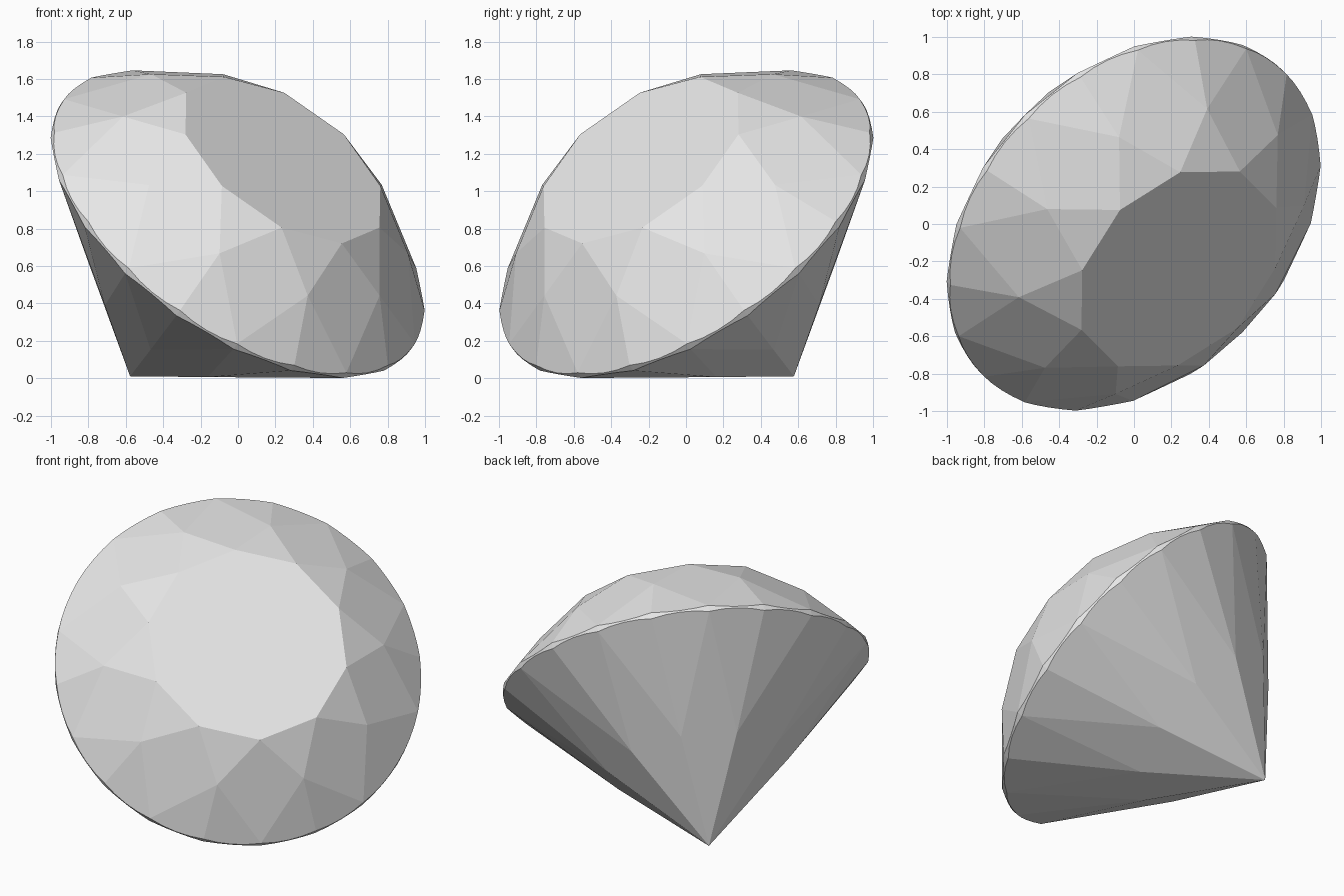
import bpy, bmesh
from math import pi, cos, sin, radians
from mathutils import Matrix, Vector
from mathutils.geometry import normal

cube = bpy.data.objects.get("Cube")
if cube:
    bpy.data.objects.remove(cube, do_unlink=True)

# Cut proportions, heights measured from the culet along the gem axis
SIDES = 10
SECTORS = SIDES * 2
STEPS = 4                      # rim segments per sector
GIRDLE_R, TABLE_R, STAR_R, PAVILION_R = 1.143, 0.63, 0.88, 0.57
LOW_Z, HIGH_Z, TABLE_Z = 1.13, 1.17, 1.634


def polar(radius, sector, z):
    a = sector * 2 * pi / SECTORS
    return Vector((radius * cos(a), radius * sin(a), z))


# Points between the main facets lie in the planes of those facets
half = cos(pi / SIDES)
crown_slope = (TABLE_Z - HIGH_Z) / (GIRDLE_R - TABLE_R)
STAR_Z = TABLE_Z - crown_slope * (STAR_R * half - TABLE_R)
PAVILION_Z = LOW_Z * PAVILION_R * half / GIRDLE_R


def scallop(inner_r, inner_z, rim_z):
    """Rim heights where one flat girdle facet meets the round girdle."""
    tip = polar(inner_r, 1, inner_z)
    p, q = polar(GIRDLE_R, 0, rim_z), polar(GIRDLE_R, 1, rim_z)
    n = normal((tip, p, q))
    heights = []
    for j in range(STEPS + 1):
        d = polar(GIRDLE_R, j / STEPS, rim_z) - p
        heights.append(rim_z - (n.x * d.x + n.y * d.y) / n.z)
    return heights


bm = bmesh.new()


def ring(radius, z, first):
    return {i: bm.verts.new(polar(radius, i, z)) for i in range(first, SECTORS, 2)}


def rim(heights):
    return [bm.verts.new(polar(GIRDLE_R, i / STEPS, heights[i % STEPS]))
            for i in range(SECTORS * STEPS)]


table = ring(TABLE_R, TABLE_Z, 0)
stars = ring(STAR_R, STAR_Z, 1)
mids = ring(PAVILION_R, PAVILION_Z, 1)
culet = bm.verts.new((0, 0, 0))
high = rim(scallop(STAR_R, STAR_Z, HIGH_Z))
low = rim(scallop(PAVILION_R, PAVILION_Z, LOW_Z))

# Table, star facets and main kites of crown and pavilion
bm.faces.new(list(table.values()))
for k in table:
    before, after = (k - 1) % SECTORS, k + 1
    bm.faces.new((table[k], stars[after], table[(k + 2) % SECTORS]))
    bm.faces.new((table[k], stars[before], high[k * STEPS], stars[after]))
    bm.faces.new((culet, mids[after], low[k * STEPS], mids[before]))

# Girdle facets above and below, and the thin band between them
for s in range(SECTORS):
    odd = s if s % 2 else s + 1
    ids = [(s * STEPS + j) % len(high) for j in range(STEPS + 1)]
    bm.faces.new([high[i] for i in ids] + [stars[odd]])
    bm.faces.new([low[i] for i in reversed(ids)] + [mids[odd]])
    for i, j in zip(ids, ids[1:]):
        bm.faces.new((low[i], low[j], high[j], high[i]))

bmesh.ops.recalc_face_normals(bm, faces=bm.faces[:])

# Lean the gem over so that it rests on its girdle and culet
lean = (Matrix.Translation((-0.577, 0.577, 0.011))
        @ Matrix.Rotation(radians(-45), 4, 'Z')
        @ Matrix.Rotation(radians(45), 4, 'Y'))
bm.transform(lean)

mesh = bpy.data.meshes.new("cut_gem")
bm.to_mesh(mesh)
bm.free()
gem = bpy.data.objects.new("cut_gem", mesh)
bpy.context.collection.objects.link(gem)

# Plain light grey
grey = bpy.data.materials.new("light_grey")
grey.use_nodes = True
colour = (0.8, 0.8, 0.8, 1)
grey.diffuse_color = colour
grey.node_tree.nodes["Principled BSDF"].inputs["Base Color"].default_value = colour
mesh.materials.append(grey)
